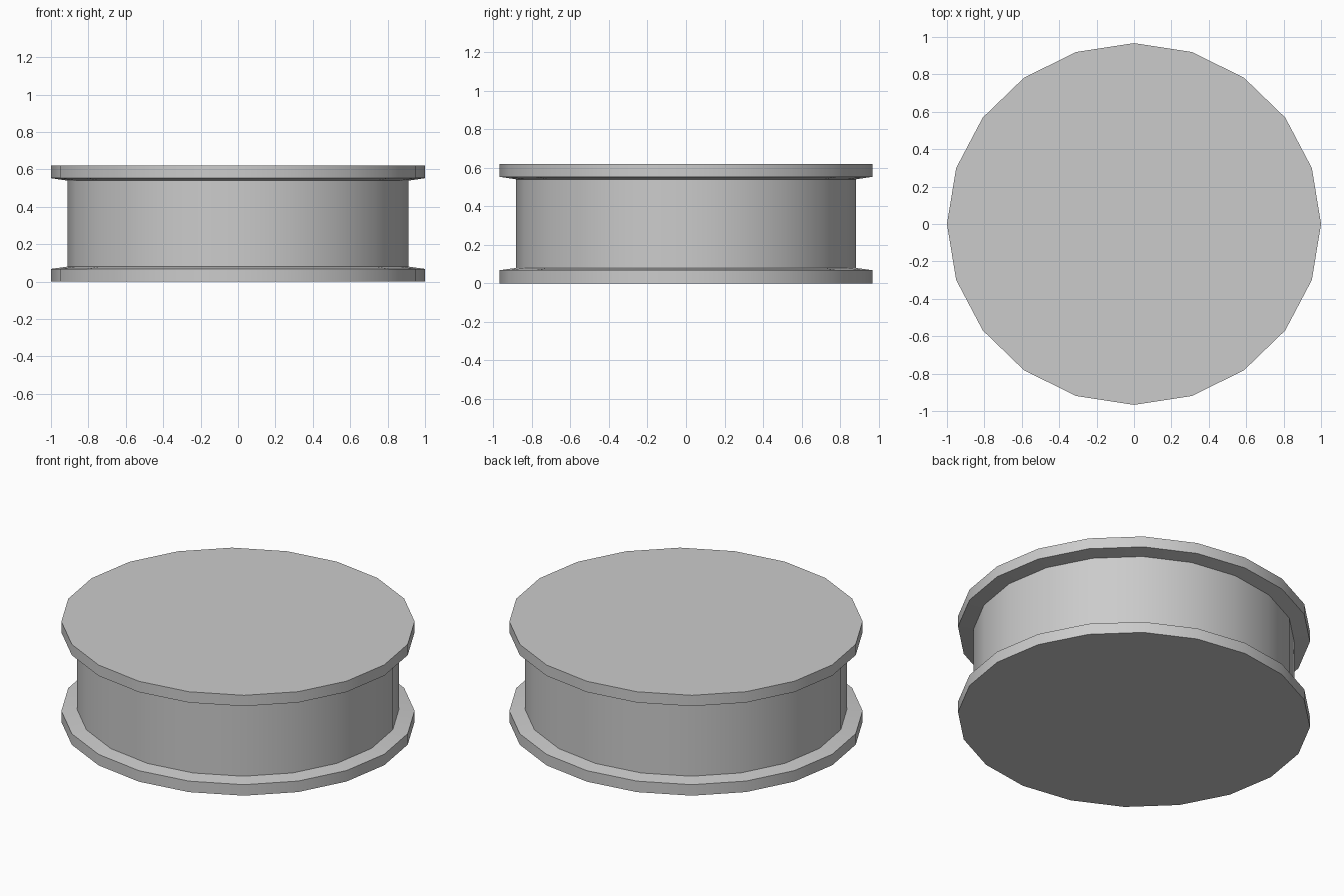
import bpy, bmesh, math

if "Cube" in bpy.data.objects:
    bpy.data.objects.remove(bpy.data.objects["Cube"])

SIDES = 20
Y_SCALE = 0.967  # the outline is slightly narrower front to back

# Half profile (radius, height): lower flange, drum, upper flange
PROFILE = [(1.0, 0.0), (1.0, 0.068), (0.912, 0.08),
           (0.912, 0.54), (1.0, 0.553), (1.0, 0.62)]

# Turn the profile into closed rings
bm = bmesh.new()
rings = []
for r, z in PROFILE:
    ring = []
    for i in range(SIDES):
        a = 2 * math.pi * i / SIDES
        ring.append(bm.verts.new((r * math.cos(a), r * Y_SCALE * math.sin(a), z)))
    rings.append(ring)

for low, high in zip(rings, rings[1:]):
    for i in range(SIDES):
        j = (i + 1) % SIDES
        bm.faces.new((low[i], low[j], high[j], high[i]))

# Flat end caps
bm.faces.new(rings[0][::-1])
bm.faces.new(rings[-1])

mesh = bpy.data.meshes.new("flanged_drum")
bm.to_mesh(mesh)
bm.free()
drum = bpy.data.objects.new("flanged_drum", mesh)
bpy.context.collection.objects.link(drum)

# Smooth round sides, sharp rims
bpy.context.view_layer.objects.active = drum
drum.select_set(True)
bpy.ops.object.shade_smooth_by_angle(angle=math.radians(30))
